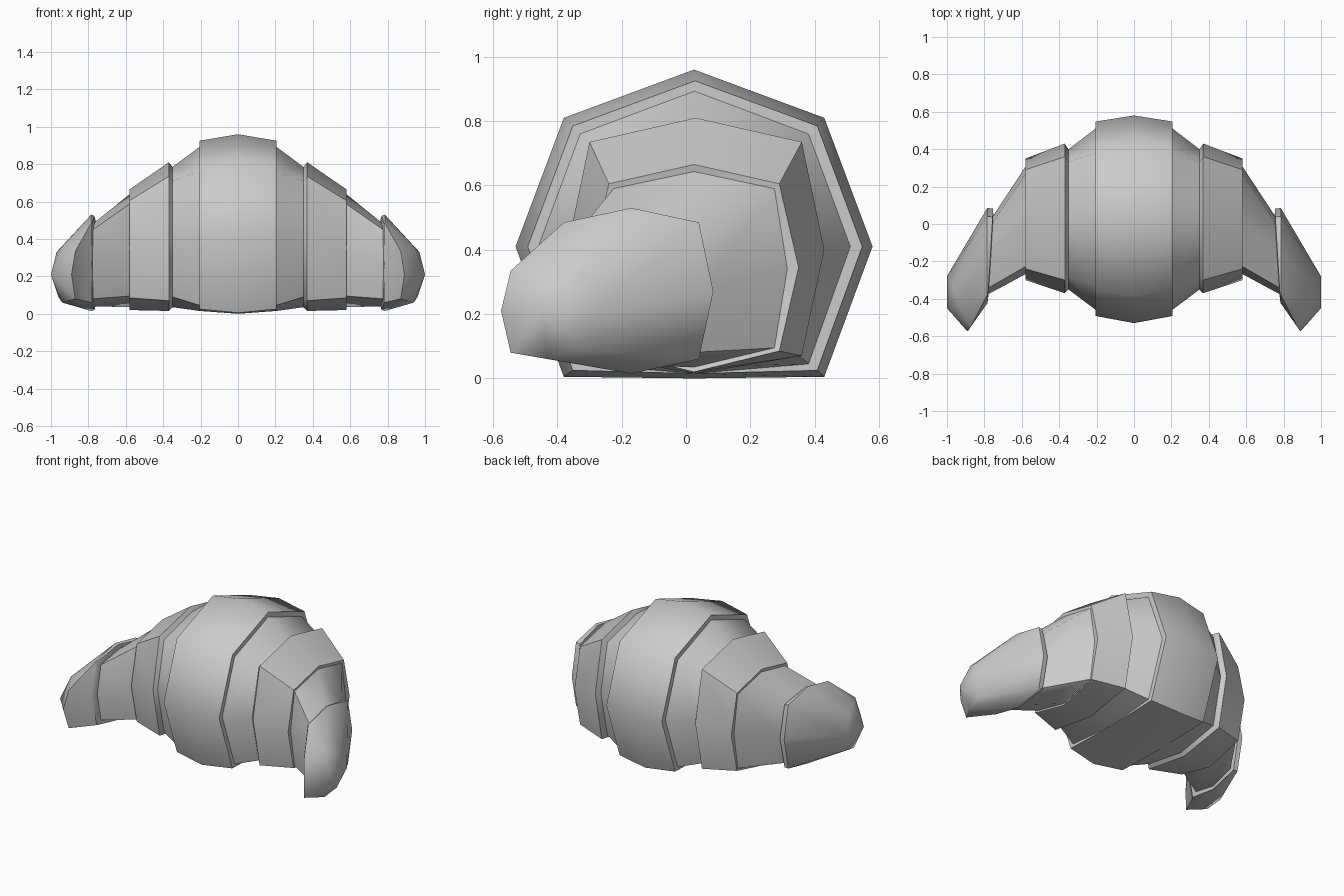
import bpy
import math

cube = bpy.data.objects.get("Cube")
if cube:
    bpy.data.objects.remove(cube, do_unlink=True)

# One plain grey for the whole pastry
grey = bpy.data.materials.new("plain_grey")
grey.use_nodes = True
colour = (0.6, 0.6, 0.6, 1.0)
grey.diffuse_color = colour
grey.node_tree.nodes["Principled BSDF"].inputs["Base Color"].default_value = colour


def ring(x, yc, side, shoulder, top, shoulder_z, side_z, corner_z, bottom, tilt=0.0):
    """Eight-sided section: peak, shoulders, sides, lower corners, belly."""
    back = [(0, top), (shoulder, shoulder_z), (side, side_z), (shoulder, corner_z)]
    front = [(-y, z) for y, z in reversed(back[1:])]
    section = back + [(0, bottom)] + front
    return [(x + tilt * y, yc + y, z) for y, z in section]


def loft(name, rings, apex=None):
    """Skin the rings on the +x side and mirror them to the other side."""
    n = len(rings[0])
    verts = [v for r in rings for v in r]
    faces = []
    for i in range(len(rings) - 1):
        a, b = i * n, (i + 1) * n
        for k in range(n):
            j = (k + 1) % n
            faces.append((a + k, b + k, b + j, a + j))
    if apex:
        last = (len(rings) - 1) * n
        verts.append(apex)
        faces += [(last + k, len(verts) - 1, last + (k + 1) % n) for k in range(n)]
    mesh = bpy.data.meshes.new(name)
    mesh.from_pydata(verts, [], faces)
    mesh.materials.append(grey)
    obj = bpy.data.objects.new(name, mesh)
    bpy.context.collection.objects.link(obj)
    obj.modifiers.new("Mirror", "MIRROR")
    bpy.ops.object.select_all(action="DESELECT")
    obj.select_set(True)
    bpy.context.view_layer.objects.active = obj
    bpy.ops.object.shade_smooth_by_angle(angle=math.radians(50))
    return obj


# Sections from the middle outwards
middle = ring(0, .025, .555, .405, .96, .81, .41, .005, 0)
middle_edge = ring(.205, .028, .52, .38, .925, .785, .41, .025, .015)
neck_start = ring(.205, .026, .485, .355, .893, .76, .41, .045, .015)
neck_end = ring(.35, .025, .375, .305, .785, .71, .4, .09, .035)
band_start = ring(.37, .03, .4, .33, .81, .735, .4, .07, .015)
band_end = ring(.58, .025, .325, .265, .665, .605, .345, .085, .02)
horn_start = ring(.575, .025, .29, .25, .643, .59, .34, .095, .035)
horn_end = ring(.765, -.165, .21, .175, .49, .45, .27, .08, .04, -.06)
tip_start = ring(.768, -.17, .253, .208, .523, .48, .27, .06, .02, -.06)
tip_edge = ring(.785, -.17, .255, .21, .53, .485, .27, .06, .015)

# Blunt slanted end of the tip
tip_end = [(.94, -.42, .36), (.97, -.33, .33), (1, -.28, .21), (.96, -.33, .09),
           (.94, -.43, .06), (.87, -.545, .08), (.89, -.575, .21), (.87, -.545, .335)]

loft("middle_roll", [middle, middle_edge, neck_start])
loft("neck_rolls", [neck_start, neck_end])
loft("outer_rolls", [neck_end, band_start, band_end, horn_start])
loft("horns", [horn_start, horn_end])
loft("horn_tips", [horn_end, tip_start, tip_edge, tip_end], apex=(1, -.45, .21))
